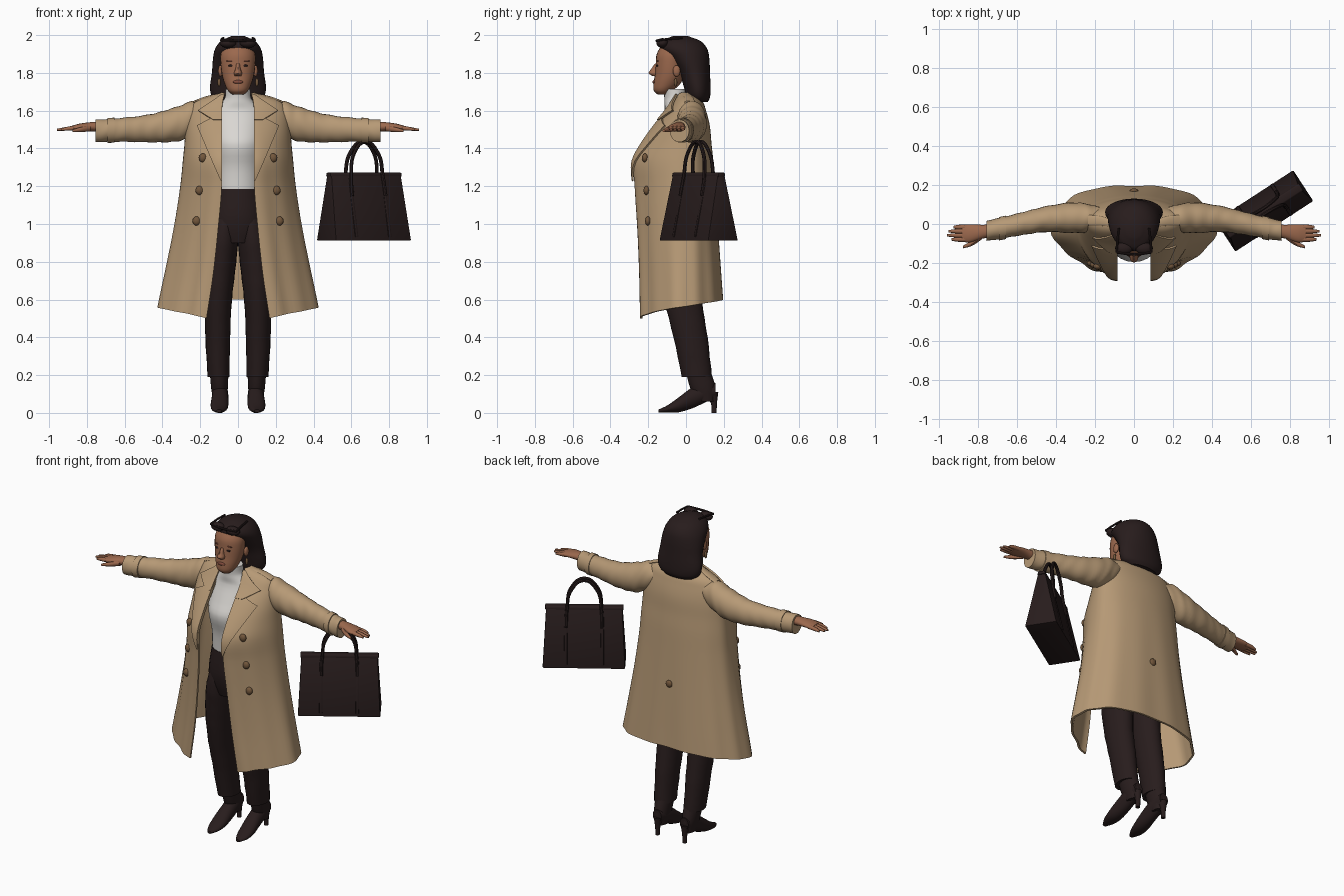
import bpy, bmesh, math
from mathutils import Vector

if "Cube" in bpy.data.objects:
    bpy.data.objects.remove(bpy.data.objects["Cube"])


def material(name, r, g, b):
    m = bpy.data.materials.new(name)
    m.use_nodes = True
    m.diffuse_color = (r, g, b, 1)
    m.node_tree.nodes["Principled BSDF"].inputs["Base Color"].default_value = (r, g, b, 1)
    return m


TAN = material("tan_cloth", .47, .32, .18)
DARK = material("dark_brown", .021, .012, .012)
SKIN = material("skin", .33, .14, .075)
WHITE = material("white_knit", .7, .68, .65)
BUTTON = material("button_brown", .17, .095, .045)
LIP = material("lip_brown", .22, .07, .045)
SIDES = (("left", 1), ("right", -1))


def add_object(name, bm, mat):
    bmesh.ops.recalc_face_normals(bm, faces=bm.faces)
    mesh = bpy.data.meshes.new(name)
    bm.to_mesh(mesh)
    bm.free()
    mesh.materials.append(mat)
    obj = bpy.data.objects.new(name, mesh)
    bpy.context.collection.objects.link(obj)
    return obj


def interp(table, s):
    """Smooth interpolation of a table whose first column is the position."""
    last = len(table) - 1
    i = 0
    while i < last - 1 and s > table[i + 1][0]:
        i += 1

    def slope(k, c):
        a, b = table[max(k - 1, 0)], table[min(k + 1, last)]
        return (b[c] - a[c]) / (b[0] - a[0])
    p, q = table[i], table[i + 1]
    h = q[0] - p[0]
    t = (s - p[0]) / h
    e = t * t * (3 - 2 * t)
    return [p[c] * (1 - e) + q[c] * e + h * t * (1 - t) * ((1 - t) * slope(i, c) - t * slope(i + 1, c))
            for c in range(1, len(p))]


def samples(table, n):
    out = [a[0] + (b[0] - a[0]) * k / n for a, b in zip(table, table[1:]) for k in range(n)]
    return out + [table[-1][0]]


def skin_rows(bm, rows, closed):
    for a, b in zip(rows, rows[1:]):
        for j in range(len(a) if closed else len(a) - 1):
            k = (j + 1) % len(a)
            bm.faces.new((a[j], a[k], b[k], b[j]))


def loft(name, table, mat, axis="z", side=1, n=4, seg=24, wrinkle=0):
    """Elliptical rings along an axis: position, two centre values, two radii."""
    bm = bmesh.new()
    rows = []
    for s in samples(table, n):
        a, b, ra, rb = interp(table, s)
        row = []
        for j in range(seg):
            t = math.tau * j / seg
            f = 1 + wrinkle * math.sin(s * 75 + 2 * math.sin(t) + math.cos(2 * t + s * 20))
            u, v = a + ra * f * math.cos(t), b + rb * f * math.sin(t)
            x, y, z = {"z": (u, v, s), "x": (s, u, v), "y": (u, s, v)}[axis]
            row.append(bm.verts.new((x * side, y, z)))
        rows.append(row)
    skin_rows(bm, rows, True)
    bm.faces.new(rows[0])
    bm.faces.new(rows[-1])
    return add_object(name, bm, mat)


def ball(name, centre, size, mat):
    bm = bmesh.new()
    bmesh.ops.create_uvsphere(bm, u_segments=16, v_segments=10, radius=1)
    bmesh.ops.scale(bm, vec=size, verts=bm.verts)
    bmesh.ops.translate(bm, vec=centre, verts=bm.verts)
    return add_object(name, bm, mat)


def tube(name, points, radius, mat):
    curve = bpy.data.curves.new(name, "CURVE")
    curve.dimensions = "3D"
    curve.bevel_depth, curve.bevel_resolution = radius, 2
    curve.use_fill_caps = True
    spline = curve.splines.new("BEZIER")
    spline.bezier_points.add(len(points) - 1)
    for p, co in zip(spline.bezier_points, points):
        p.co = co
        p.handle_left_type = p.handle_right_type = "AUTO"
    curve.materials.append(mat)
    obj = bpy.data.objects.new(name, curve)
    bpy.context.collection.objects.link(obj)
    return obj


def solidify(obj, thickness):
    mod = obj.modifiers.new("thickness", "SOLIDIFY")
    mod.thickness, mod.offset = thickness, 0


# Coat body: height, half width, back y, front y, opening half width
COAT = [(.6, .415, .195, -.235, .165), (.8, .372, .18, -.24, .13), (1, .332, .165, -.25, .105),
        (1.2, .3, .15, -.265, .085), (1.33, .287, .14, -.27, .085), (1.42, .278, .13, -.225, .085),
        (1.52, .27, .12, -.155, .085), (1.6, .252, .1, -.09, .085), (1.65, .21, .08, -.055, .08),
        (1.69, .085, .035, -.03, .07)]
FLATNESS = 1.3


def coat_at(u, z):
    """u runs from 0 at the middle back, through 1 at the side, to 2 at the front edge."""
    rx, back, front, opening = interp(COAT, z)
    mid = .01
    low = max(0, min(1, (1.5 - z) / .8))
    k = 1 - low * (.022 * math.cos(u * 8) + .012 * math.cos(u * 19))
    t = (u if u <= 1 else u - 1) * math.pi / 2
    if u <= 1:
        x, y = rx * math.sin(t), mid + (back - mid) * math.cos(t)
    else:
        x = opening + (rx - opening) * max(0, math.cos(t)) ** FLATNESS
        y = mid + (front - mid) * math.sin(t)
    return Vector((x * k, y * k, z - .1 * max(0, (1.2 - z) / .6) * (u / 2) ** 1.5))


def coat_front(x, z):
    rx, _, _, opening = interp(COAT, z)
    c = max(0, min(1, (x - opening) / (rx - opening)))
    return coat_at(1 + math.acos(c ** (1 / FLATNESS)) * 2 / math.pi, z)


bm = bmesh.new()
steps = 36
rows = []
for z in samples(COAT, 5):
    row = []
    for j in range(-steps, steps + 1):
        p = coat_at(abs(j) * 2 / steps, z)
        row.append(bm.verts.new((p.x * (1 if j > 0 else -1), p.y, p.z)))
    rows.append(row)
skin_rows(bm, rows, False)
solidify(add_object("coat_body", bm, TAN), .012)
p = coat_at(0, .99)
ball("back_button", (0, p.y + .008, p.z), (.022, .012, .022), BUTTON)


def panel(name, table, side, lift, mat=TAN):
    """Cloth piece lying on the coat front: height, inner x, outer x."""
    bm = bmesh.new()
    rows = []
    for z in samples(table, 5):
        row = next(r for r in zip(table, table[1:]) if z <= r[1][0])
        t = (z - row[0][0]) / (row[1][0] - row[0][0])
        inner, outer = (row[0][c] * (1 - t) + row[1][c] * t for c in (1, 2))
        pts = [coat_front(inner + (outer - inner) * j / 8, z) for j in range(9)]
        rows.append([bm.verts.new((p.x * side, p.y - lift, p.z)) for p in pts])
    skin_rows(bm, rows, False)
    solidify(add_object(name, bm, mat), .01)


for label, side in SIDES:
    # Coat details
    panel(label + "_lapel", [(1.23, .08, .09), (1.4, .08, .165), (1.52, .08, .215), (1.56, .08, .14)], side, .014)
    panel(label + "_collar", [(1.55, .08, .13), (1.6, .08, .21), (1.64, .075, .15), (1.685, .07, .085)], side, .02)
    for i, (x, z) in enumerate([(.187, 1.35), (.205, 1.18), (.222, 1.035)]):
        p = coat_front(x, z)
        ball(f"{label}_button_{i}", (p.x * side, p.y - .008, p.z), (.022, .016, .024), BUTTON)
    loft(label + "_shoulder_strap", [(.1, 0, 1.685, .018, .006), (.17, .015, 1.668, .024, .008),
                                     (.235, .02, 1.645, .027, .007)], TAN, "x", side)
    loft(label + "_sleeve", [(.17, .03, 1.575, .055, .06), (.24, .03, 1.56, .073, .09), (.32, .032, 1.53, .078, .092),
                             (.45, .025, 1.508, .066, .076), (.58, 0, 1.5, .058, .065), (.7, -.025, 1.495, .054, .06),
                             (.755, -.035, 1.492, .052, .06)], TAN, "x", side, n=8, wrinkle=.022)
    loft(label + "_cuff_strap", [(.655, -.017, 1.497, .06, .066), (.69, -.024, 1.495, .06, .066)], TAN, "x", side)

    # Hands
    loft(label + "_palm", [(.735, -.035, 1.514, .032, .028), (.78, -.04, 1.515, .036, .024),
                           (.84, -.048, 1.512, .046, .019), (.88, -.048, 1.507, .043, .013)], SKIN, "x", side)
    for i, tip in enumerate((.935, .957, .95, .925)):
        y = -.079 + .021 * i
        loft(f"{label}_finger_{i}", [(.85, y, 1.509, .012, .013), (.9, y, 1.505, .012, .011),
                                     (tip, y, 1.499, .006, .006)], SKIN, "x", side, seg=10)
    loft(label + "_thumb", [(.78, -.062, 1.507, .018, .017), (.83, -.098, 1.5, .014, .014),
                            (.875, -.118, 1.493, .007, .007)], SKIN, "x", side, seg=10)

    # Trouser leg and heeled boot
    loft(label + "_trouser_leg", [(.19, .103, .058, .058, .08), (.4, .107, .024, .066, .09), (.6, .105, -.015, .073, .1),
                                  (.8, .092, -.033, .083, .115), (.95, .075, -.045, .078, .118),
                                  (1.1, .055, -.05, .06, .09)], DARK, side=side, wrinkle=.015)
    loft(label + "_boot_shaft", [(.06, .095, .105, .034, .045), (.13, .098, .09, .044, .067),
                                 (.23, .1, .062, .05, .066)], DARK, side=side)
    loft(label + "_boot_foot", [(-.145, .1, .01, .014, .008), (-.1, .1, .02, .038, .019), (-.04, .098, .042, .047, .039),
                                (.03, .095, .078, .044, .055), (.09, .095, .105, .042, .055),
                                (.155, .095, .12, .03, .038)], DARK, "y", side)
    loft(label + "_boot_heel", [(0, .095, .148, .013, .014), (.05, .095, .148, .015, .016),
                                (.11, .095, .135, .03, .036)], DARK, side=side, seg=12)

    # Face details, earring and glasses
    ball(label + "_eye", (.036 * side, -.151, 1.838), (.016, .006, .006), DARK)
    ball(label + "_brow", (.038 * side, -.149, 1.863), (.024, .006, .004), LIP)
    ball(label + "_ear", (.093 * side, -.05, 1.81), (.012, .02, .03), SKIN)
    ball(label + "_earring", (.1 * side, -.055, 1.75), (.009, .009, .022), BUTTON)
    ball(label + "_glasses_lens", (.052 * side, -.125, 1.958), (.045, .032, .026), DARK)
    tube(label + "_glasses_arm", [(.09 * side, -.145, 1.972), (.085 * side, -.09, 1.98), (.078 * side, -.02, 1.985)], .006, DARK)

# Torso
loft("hips", [(.9, 0, -.045, .1, .1), (.97, 0, -.045, .145, .12), (1.05, 0, -.05, .145, .125),
              (1.185, 0, -.05, .125, .115)], DARK)
loft("sweater", [(1.17, 0, -.05, .122, .112), (1.3, 0, -.05, .125, .12), (1.42, 0, -.055, .14, .14),
                 (1.5, 0, -.05, .14, .11), (1.6, 0, -.045, .125, .07), (1.645, 0, -.05, .085, .065),
                 (1.67, 0, -.055, .069, .06), (1.715, 0, -.06, .065, .058)], WHITE)

# Head
loft("face", [(1.685, 0, -.12, .03, .03), (1.705, 0, -.12, .052, .05), (1.74, 0, -.102, .07, .07),
              (1.79, 0, -.085, .085, .08), (1.85, 0, -.08, .092, .08), (1.9, 0, -.07, .092, .085),
              (1.955, 0, -.05, .075, .075)], SKIN)
loft("nose", [(1.784, 0, -.163, .017, .016), (1.798, 0, -.168, .022, .03), (1.82, 0, -.16, .014, .025),
              (1.85, 0, -.15, .01, .014)], SKIN, seg=12)
ball("lips", (0, -.168, 1.752), (.026, .009, .01), LIP)
loft("hair", [(1.645, 0, .07, .1, .045), (1.67, 0, .065, .135, .062), (1.72, 0, .06, .148, .07),
              (1.8, 0, .045, .138, .082), (1.88, 0, .015, .132, .108), (1.93, 0, -.013, .12, .124),
              (1.97, 0, -.025, .088, .1), (1.995, 0, -.03, .035, .04)], DARK, seg=32)
tube("glasses_bridge", [(-.09, -.145, 1.972), (0, -.155, 1.97), (.09, -.145, 1.972)], .007, DARK)


# Handbag, built around its own middle and then turned
def taper(name, bottom, top, shift=0):
    """Tapered block; bottom and top are half length, half depth and height."""
    bm = bmesh.new()
    bmesh.ops.create_cube(bm, size=2)
    for v in bm.verts:
        length, depth, z = top if v.co.z > 0 else bottom
        v.co = (v.co.x * length + shift, v.co.y * depth, z)
    obj = add_object(name, bm, DARK)
    bevel = obj.modifiers.new("bevel", "BEVEL")
    bevel.width, bevel.segments = .006, 2
    return obj


bag = [taper("bag_body", (.238, .095, .912), (.22, .022, 1.26)),
       taper("bag_rim", (.226, .025, 1.25), (.226, .02, 1.272))]
for label, side in SIDES:
    bag.append(taper(label + "_bag_strap", (.01, .097, .93), (.01, .026, 1.25), .105 * side))
    arch = [(-.105, .048, 1.15), (-.1, .03, 1.25), (-.075, .02, 1.375), (0, .014, 1.435)]
    arch += [(-x, y, z) for x, y, z in reversed(arch[:-1])]
    bag.append(tube(label + "_bag_handle", [(x, y * side, z) for x, y, z in arch], .01, DARK))
for obj in bag:
    obj.location = (.667, .067, 0)
    obj.rotation_euler.z = math.radians(33)

# Turn curves to meshes and smooth everything except hard edges
bpy.ops.object.select_all(action="DESELECT")
made = [o for o in bpy.context.collection.objects if o.type in {"MESH", "CURVE"}]
for obj in made:
    obj.select_set(True)
    bpy.context.view_layer.objects.active = obj
bpy.ops.object.convert(target="MESH")
bpy.ops.object.shade_smooth_by_angle(angle=math.radians(40))
